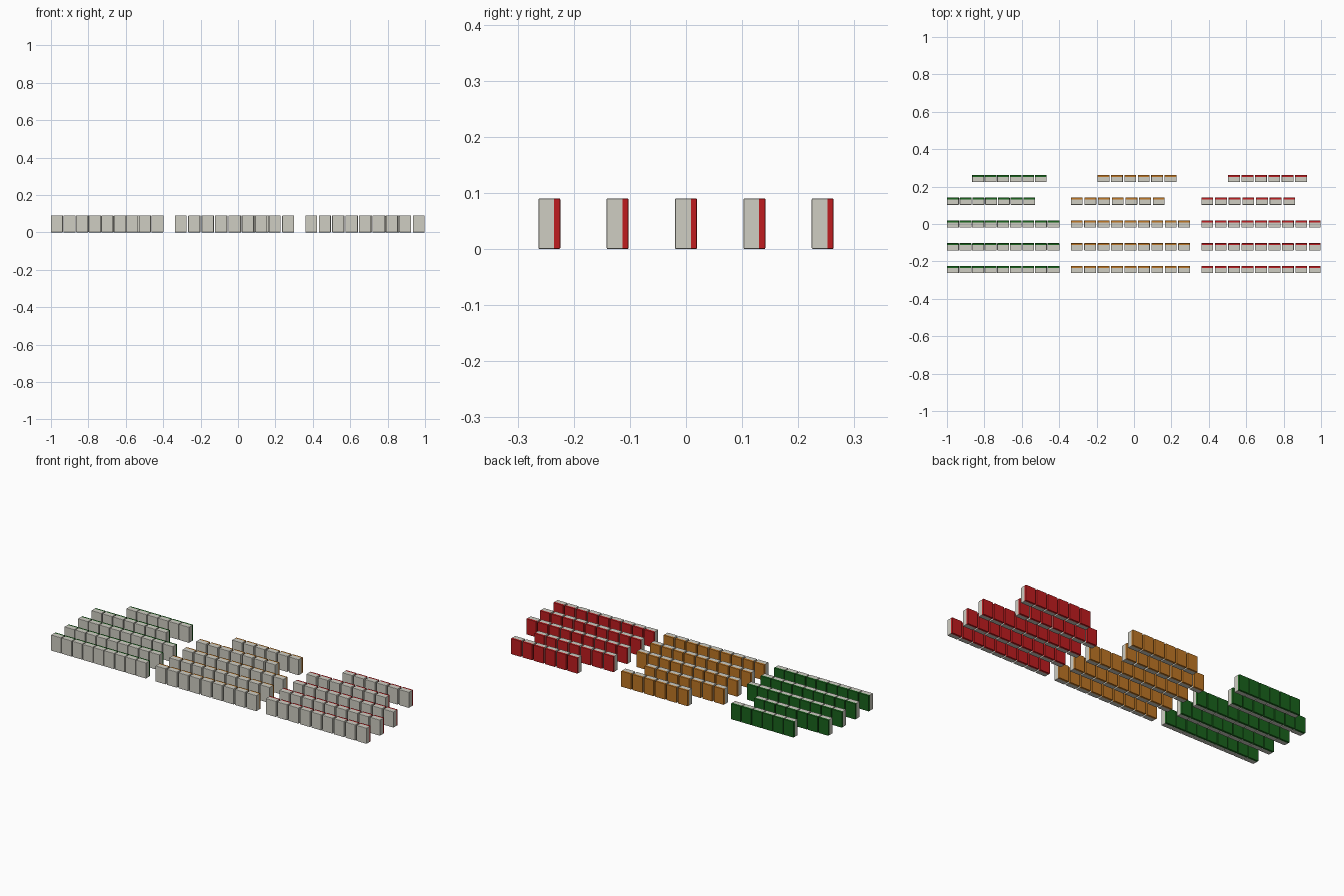
import bpy, bmesh

if "Cube" in bpy.data.objects:
    bpy.data.objects.remove(bpy.data.objects["Cube"])

# Flat colours
def material(name, rgb):
    m = bpy.data.materials.new(name)
    m.diffuse_color = (*rgb, 1)
    m.use_nodes = True
    m.node_tree.nodes["Principled BSDF"].inputs["Base Color"].default_value = m.diffuse_color
    return m

ivory = material("ivory", (0.62, 0.61, 0.54))
W, D, H, BACK = 0.0635, 0.039, 0.090, 0.011

# One tile: a softened box
def add_tile(bm, x0, y0):
    vs = [bm.verts.new((x, y, z)) for x in (x0, x0 + W) for y in (y0, y0 + D) for z in (0, H)]
    quads = [(0, 1, 3, 2), (4, 6, 7, 5), (0, 4, 5, 1), (2, 3, 7, 6), (0, 2, 6, 4), (1, 5, 7, 3)]
    faces = [bm.faces.new([vs[i] for i in q]) for q in quads]
    edges = list({e for f in faces for e in f.edges})
    bmesh.ops.bevel(bm, geom=edges, offset=0.002, segments=2, profile=0.5, affect='EDGES')

# A row of tiles: ivory body, coloured backing cut off by a plane
def tile_row(name, x_start, x_end, count, y, colour):
    bm = bmesh.new()
    pitch = (x_end - x_start - W) / (count - 1)
    for i in range(count):
        add_tile(bm, x_start + i * pitch, y - D / 2)
    split = y + D / 2 - BACK
    bmesh.ops.bisect_plane(bm, geom=bm.verts[:] + bm.edges[:] + bm.faces[:],
                           plane_co=(0, split, 0), plane_no=(0, 1, 0))
    bmesh.ops.recalc_face_normals(bm, faces=bm.faces)
    for f in bm.faces:
        f.material_index = int(f.calc_center_median().y > split)
    me = bpy.data.meshes.new(name)
    bm.to_mesh(me)
    bm.free()
    me.materials.append(ivory)
    me.materials.append(colour)
    bpy.context.collection.objects.link(bpy.data.objects.new(name, me))

# Three sets: start x, then widths of full and seven-tile rows, and ends of the six-tile row
sets = [
    ("green", (0.01, 0.125, 0.012), -1.0, 0.601, 0.472, (0.135, 0.533)),
    ("amber", (0.51, 0.18, 0.018), -0.338, 0.638, 0.502, (0.143, 0.565)),
    ("red", (0.52, 0.012, 0.014), 0.360, 0.638, 0.502, (0.143, 0.565)),
]
for name, rgb, x, full, seven, six in sets:
    colour = material(name, rgb)
    for i, y in enumerate((-0.2435, -0.122, 0.0)):
        tile_row(f"{name}_nine_tile_row_{i + 1}", x, x + full, 9, y, colour)
    tile_row(f"{name}_seven_tile_row", x, x + seven, 7, 0.122, colour)
    tile_row(f"{name}_six_tile_row", x + six[0], x + six[1], 6, 0.2435, colour)
